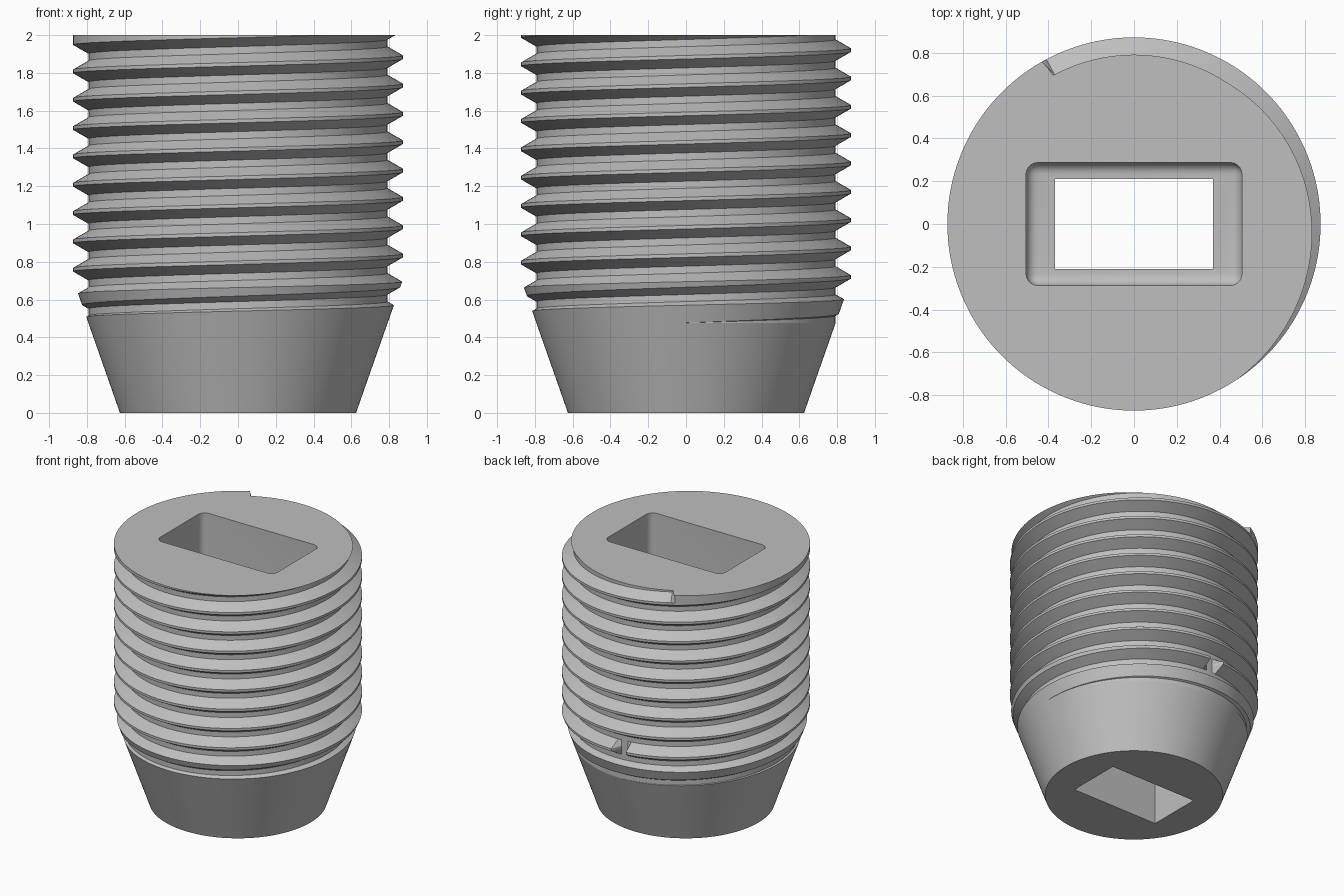
import bpy, bmesh, math

cube = bpy.data.objects.get("Cube")
if cube:
    bpy.data.objects.remove(cube, do_unlink=True)

HEIGHT = 2.0
PITCH = 0.15
CREST_R, ROOT_R = 0.873, 0.792
STEPS = 180                       # columns per turn
CREST_HALF = PITCH / 16
FLANK = PITCH * 5 / 16
TURNS_BELOW, TURNS = 15, 18
CREST_Z = 1.883                   # crest height at angle zero of the last turn

metal = bpy.data.materials.new("grey metal")
metal.use_nodes = True
grey = (0.52, 0.52, 0.52, 1)
metal.diffuse_color = grey
metal.node_tree.nodes["Principled BSDF"].inputs["Base Color"].default_value = grey


def add_object(name, bm):
    bmesh.ops.recalc_face_normals(bm, faces=bm.faces)
    mesh = bpy.data.meshes.new(name)
    bm.to_mesh(mesh)
    bm.free()
    mesh.materials.append(metal)
    obj = bpy.data.objects.new(name, mesh)
    bpy.context.collection.objects.link(obj)
    return obj


def thread_section(deg):
    """Radius and height offset of the thread at a winding angle."""
    crest, upper = CREST_R, (ROOT_R, CREST_HALF + FLANK)
    if 89 <= deg + 8 * 360 <= 95:             # small gap in the first full turn
        crest = ROOT_R
    if deg >= 119:                            # last turn is filled up to the top
        upper = (CREST_R, CREST_HALF + FLANK + 0.03)
    return [(ROOT_R, -CREST_HALF - FLANK), (crest, -CREST_HALF),
            (crest, CREST_HALF), upper]


# Threaded core: one long helical strip joined turn to turn
bm = bmesh.new()
columns = []
for k in range(TURNS * STEPS + 1):
    deg = (k / STEPS - TURNS_BELOW) * 360
    a = math.radians(deg)
    z = CREST_Z + PITCH * deg / 360
    columns.append([bm.verts.new((r * math.cos(a), r * math.sin(a), z + dz))
                    for r, dz in thread_section(deg)])
for k in range(TURNS * STEPS):
    a, b = columns[k], columns[k + 1]
    for j in range(3):
        bm.faces.new((a[j], b[j], b[j + 1], a[j + 1]))
    if k + 1 + STEPS < len(columns):
        c, d = columns[k + STEPS], columns[k + 1 + STEPS]
        bm.faces.new((a[3], b[3], d[0], c[0]))
# Close both ends well outside the finished height
low, high = bm.verts.new((0, 0, -0.8)), bm.verts.new((0, 0, 2.8))
for e in [e for e in bm.edges if len(e.link_faces) == 1]:
    tip = low if e.verts[0].co.z < 1 else high
    bm.faces.new((e.verts[0], e.verts[1], tip))
body = add_object("threaded_plug", bm)

# Envelope: tapered nose, flat base and flat top
bm = bmesh.new()
rings = []
for r, z in [(0.625, 0), (0.9, 0.783), (0.9, HEIGHT)]:
    rings.append([bm.verts.new((r * math.cos(t), r * math.sin(t), z))
                  for t in (2 * math.pi * i / STEPS for i in range(STEPS))])
for lower, upper in zip(rings, rings[1:]):
    for i in range(STEPS):
        n = (i + 1) % STEPS
        bm.faces.new((lower[i], lower[n], upper[n], upper[i]))
bm.faces.new(rings[0])
bm.faces.new(rings[-1])
envelope = add_object("envelope_cutter", bm)


def box_cutter(name, sx, sy, z0, z1, bevel=0):
    bm = bmesh.new()
    bmesh.ops.create_cube(bm, size=1)
    bmesh.ops.scale(bm, vec=(sx, sy, z1 - z0), verts=bm.verts)
    bmesh.ops.translate(bm, vec=(0, 0, (z0 + z1) / 2), verts=bm.verts)
    if bevel:
        bmesh.ops.bevel(bm, geom=bm.edges[:], offset=bevel, segments=6,
                        profile=0.5, affect='EDGES')
    return add_object(name, bm)


# Rounded drive socket above a narrower through slot
socket = box_cutter("socket_cutter", 1.01, 0.575, 1.0, 2.4, 0.055)
slot = box_cutter("slot_cutter", 0.74, 0.42, -0.5, 1.5)

cutters = [(envelope, 'INTERSECT'), (socket, 'DIFFERENCE'), (slot, 'DIFFERENCE')]
for cutter, operation in cutters:
    cutter.hide_render = True
    mod = body.modifiers.new(cutter.name, 'BOOLEAN')
    mod.object, mod.operation, mod.solver = cutter, operation, 'EXACT'

# Bake the cuts and shade smooth with sharp thread edges
bpy.context.view_layer.update()
final = bpy.data.meshes.new_from_object(
    body.evaluated_get(bpy.context.evaluated_depsgraph_get()))
body.modifiers.clear()
body.data = final
for cutter, _ in cutters:
    bpy.data.objects.remove(cutter, do_unlink=True)
final.materials.clear()
final.materials.append(metal)
for p in final.polygons:
    p.material_index = 0
final.shade_smooth()
final.set_sharp_from_angle(angle=math.radians(17))
